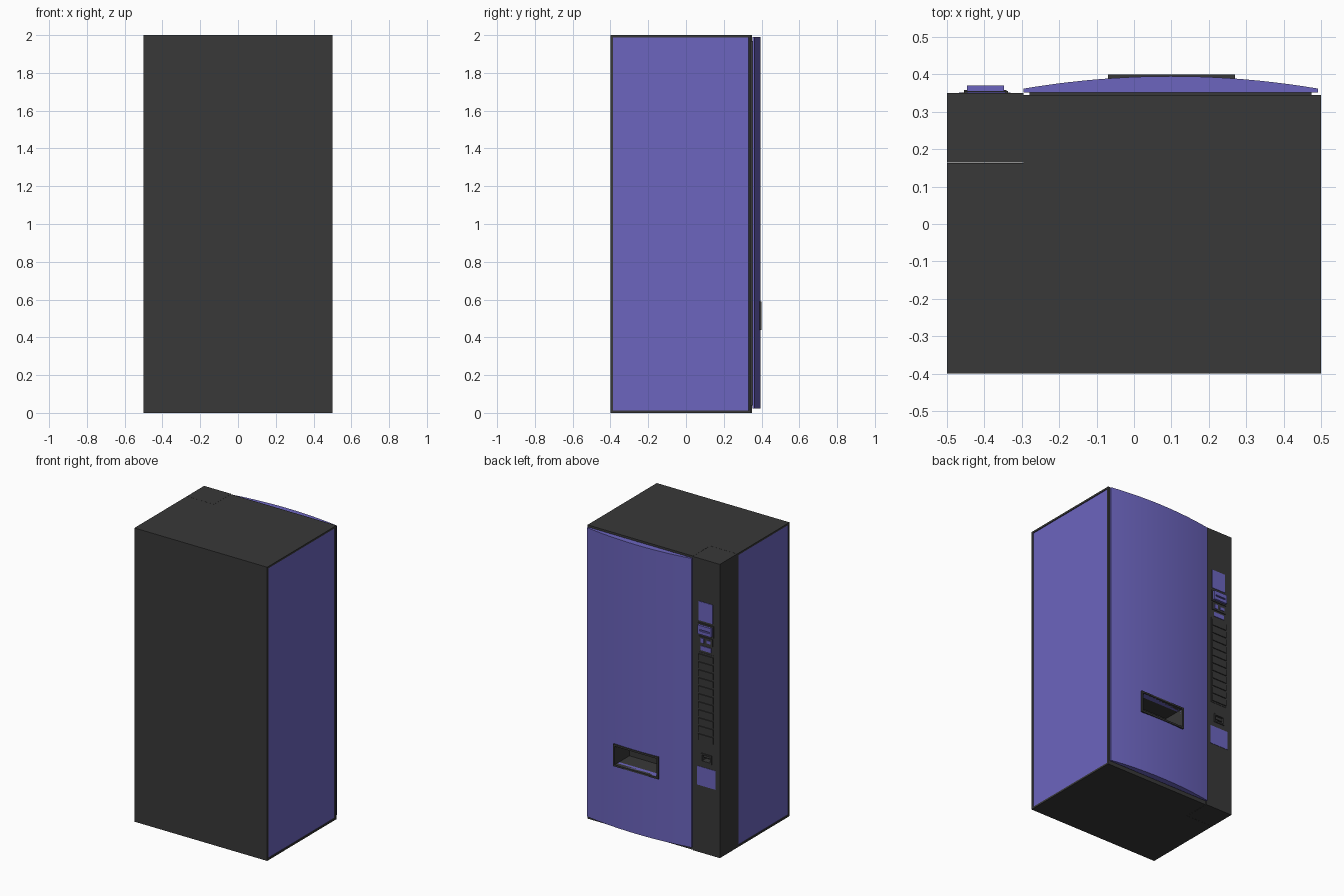
import bpy, bmesh

if "Cube" in bpy.data.objects:
    bpy.data.objects.remove(bpy.data.objects["Cube"])


def material(name, rgb):
    m = bpy.data.materials.new(name)
    m.diffuse_color = (*rgb, 1)
    m.use_nodes = True
    m.node_tree.nodes["Principled BSDF"].inputs["Base Color"].default_value = m.diffuse_color
    return m


DARK = material("charcoal", (0.04, 0.04, 0.04))
BLUE = material("violet_blue", (0.15, 0.13, 0.52))


def finish(name, bm, *mats):
    bmesh.ops.recalc_face_normals(bm, faces=bm.faces)
    me = bpy.data.meshes.new(name)
    bm.to_mesh(me)
    bm.free()
    for m in mats:
        me.materials.append(m)
    ob = bpy.data.objects.new(name, me)
    bpy.context.collection.objects.link(ob)
    return ob


def prism_bm(outline, z0, z1):
    bm = bmesh.new()
    face = bm.faces.new([bm.verts.new((x, y, z0)) for x, y in outline])
    ext = bmesh.ops.extrude_face_region(bm, geom=[face])
    top = [v for v in ext["geom"] if isinstance(v, bmesh.types.BMVert)]
    bmesh.ops.translate(bm, verts=top, vec=(0, 0, z1 - z0))
    bmesh.ops.recalc_face_normals(bm, faces=bm.faces)
    return bm


def box(name, x, y, z, mat=DARK):
    outline = [(x[0], y[0]), (x[1], y[0]), (x[1], y[1]), (x[0], y[1])]
    return finish(name, prism_bm(outline, *z), mat)


def cut(targets, x, y, z):
    cutter = box("cutter", x, y, z)
    cutter.hide_render = True
    for ob in targets:
        mod = ob.modifiers.new("opening", "BOOLEAN")
        mod.object, mod.operation, mod.solver = cutter, "DIFFERENCE", "EXACT"
        bpy.context.view_layer.objects.active = ob
        bpy.ops.object.modifier_apply(modifier=mod.name)
    bpy.data.objects.remove(cutter)


# Cabinet with a notch for the control column and inset coloured side panels
bm = prism_bm([(-0.5, -0.4), (0.5, -0.4), (0.5, 0.345), (-0.295, 0.345),
               (-0.295, 0.163), (-0.5, 0.163)], 0, 2)
sides = [f for f in bm.faces if abs(f.normal.x) > 0.9
         and abs(f.calc_center_median().x) > 0.45]
bmesh.ops.inset_individual(bm, faces=sides, thickness=0.018)
bmesh.ops.inset_individual(bm, faces=sides, thickness=0.001, depth=-0.004)
for f in sides:
    f.material_index = 1
cabinet = finish("cabinet", bm, DARK, BLUE)

# Control column
column = box("control_column", (-0.5, -0.296), (0.164, 0.35), (0, 2))

# Bowed door on a recessed gasket
gasket = box("door_gasket", (-0.28, 0.475), (0.345, 0.353), (0.04, 1.97))
N = 20
arc = []
for i in range(N + 1):
    t = 1 - 2 * i / N
    arc.append((0.0985 + 0.3935 * t, 0.395 - 0.033 * t * t))
door = finish("bowed_door", prism_bm([(-0.295, 0.352), (0.492, 0.352)] + arc,
                                     0.022, 1.99), BLUE)

# Delivery opening
frame = box("delivery_frame", (-0.07, 0.27), (0.346, 0.4), (0.44, 0.59))
cut([cabinet, gasket, door, frame], (-0.058, 0.258), (0.24, 0.45), (0.452, 0.578))
bpy.ops.object.select_all(action="DESELECT")
door.select_set(True)
bpy.context.view_layer.objects.active = door
bpy.ops.object.shade_smooth_by_angle()

# Display label, banknote reader and coin panel
F = 0.349
box("display_label", (-0.447, -0.343), (F, 0.353), (1.58, 1.71), BLUE)
box("note_reader_plate", (-0.455, -0.337), (F, 0.355), (1.485, 1.565))
reader = box("note_reader", (-0.447, -0.347), (F, 0.37), (1.495, 1.555), BLUE)
cut([reader], (-0.435, -0.359), (0.358, 0.39), (1.517, 1.527))
box("coin_plate", (-0.45, -0.343), (F, 0.355), (1.425, 1.475))
box("coin_slot", (-0.385, -0.36), (F, 0.359), (1.435, 1.465), BLUE)
box("coin_release", (-0.435, -0.405), (F, 0.359), (1.44, 1.46), BLUE)
box("price_display", (-0.437, -0.357), (F, 0.354), (1.38, 1.41), BLUE)

# Selection buttons
box("button_plate", (-0.46, -0.335), (F, 0.352), (0.755, 1.365))
for i in range(11):
    z = 0.765 + i * 0.0545
    box(f"button_{i + 1}", (-0.454, -0.341), (F, 0.358), (z, z + 0.043))

# Coin return cup and lower label
cup = box("coin_return_frame", (-0.44, -0.36), (F, 0.356), (0.62, 0.68))
cut([column, cup], (-0.43, -0.37), (0.31, 0.4), (0.63, 0.67))
box("coin_return_flap", (-0.43, -0.37), (0.335, 0.342), (0.65, 0.67))
box("lower_label", (-0.468, -0.33), (F, 0.352), (0.457, 0.585), BLUE)
